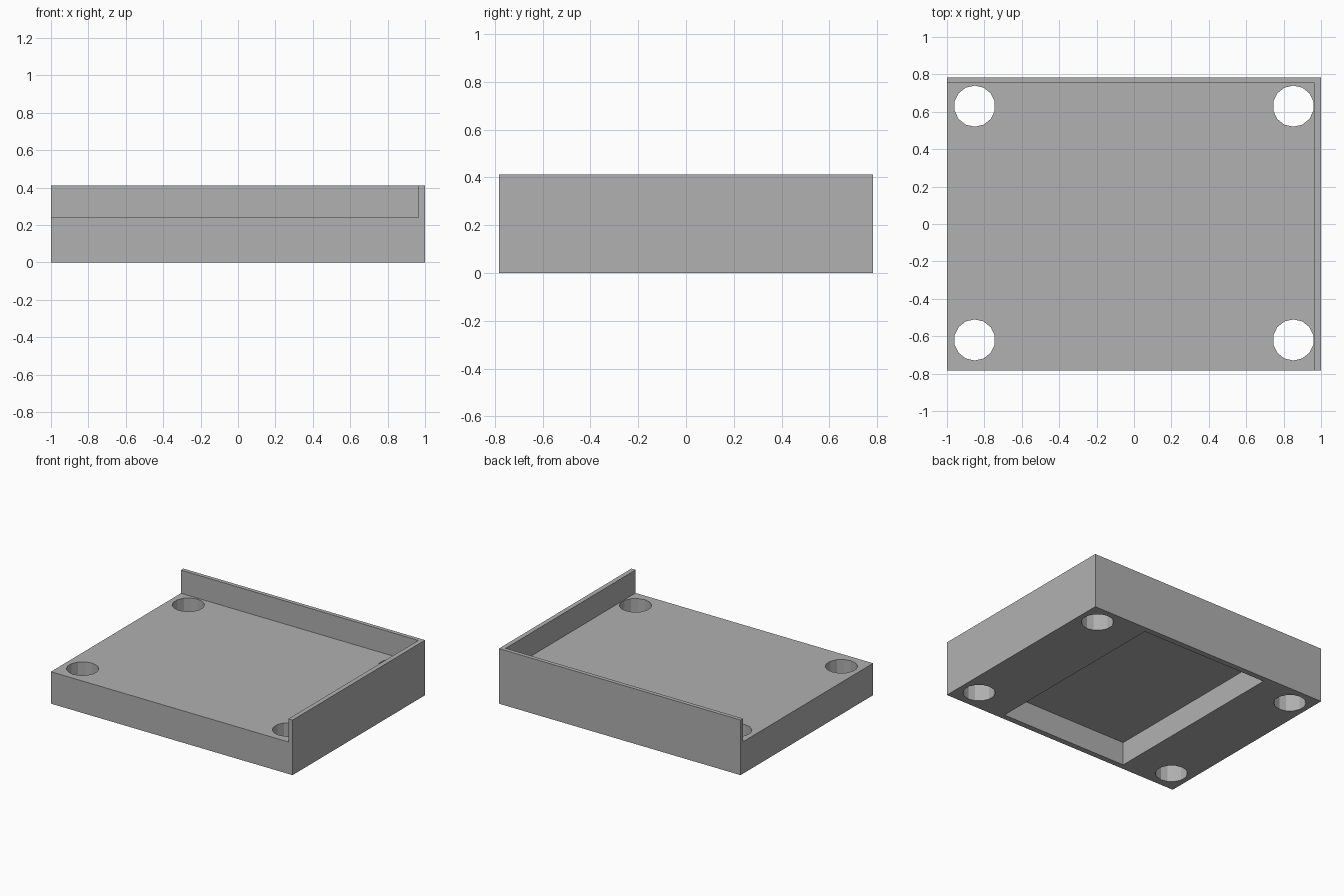
import bpy
import bmesh
from mathutils import Matrix, Vector

cube = bpy.data.objects.get("Cube")
if cube:
    bpy.data.objects.remove(cube, do_unlink=True)

HALF_X, HALF_Y = 1.0, 0.783
HEIGHT, DECK = 0.412, 0.239
WALL_X, WALL_Y = 0.035, 0.03

grey = bpy.data.materials.new("plain grey")
grey.use_nodes = True
colour = (0.44, 0.44, 0.44, 1)
grey.diffuse_color = colour
grey.node_tree.nodes["Principled BSDF"].inputs["Base Color"].default_value = colour


def add_object(name, bm):
    mesh = bpy.data.meshes.new(name)
    bm.to_mesh(mesh)
    bm.free()
    mesh.materials.append(grey)
    obj = bpy.data.objects.new(name, mesh)
    bpy.context.collection.objects.link(obj)
    return obj


def box(name, low, high):
    low, high = Vector(low), Vector(high)
    bm = bmesh.new()
    place = Matrix.Translation((low + high) / 2) @ Matrix.Diagonal((*(high - low), 1))
    bmesh.ops.create_cube(bm, size=1, matrix=place)
    return add_object(name, bm)


def cut(target, cutter):
    cutter.hide_render = True
    mod = target.modifiers.new(cutter.name, "BOOLEAN")
    mod.operation = "DIFFERENCE"
    mod.solver = "EXACT"
    mod.object = cutter
    bpy.context.view_layer.objects.active = target
    bpy.ops.object.modifier_apply(modifier=mod.name)
    bpy.data.objects.remove(cutter, do_unlink=True)


# Solid block, cut down to leave a raised lip on the back and one side
tray = box("corner_tray", (-HALF_X, -HALF_Y, 0), (HALF_X, HALF_Y, HEIGHT))
cut(tray, box("deck_cutter", (-2, -2, DECK), (HALF_X - WALL_X, HALF_Y - WALL_Y, 1)))

# Rectangular pocket in the underside
cut(tray, box("pocket_cutter", (-0.525, -0.74, -1), (0.525, 0.74, 0.174)))

# Four corner holes through the deck
for x in (-0.852, 0.852):
    for y in (-0.62, 0.63):
        bm = bmesh.new()
        bmesh.ops.create_cone(bm, cap_ends=True, segments=14, radius1=0.11,
                              radius2=0.11, depth=2, matrix=Matrix.Translation((x, y, 0)))
        cut(tray, add_object("hole_cutter", bm))
